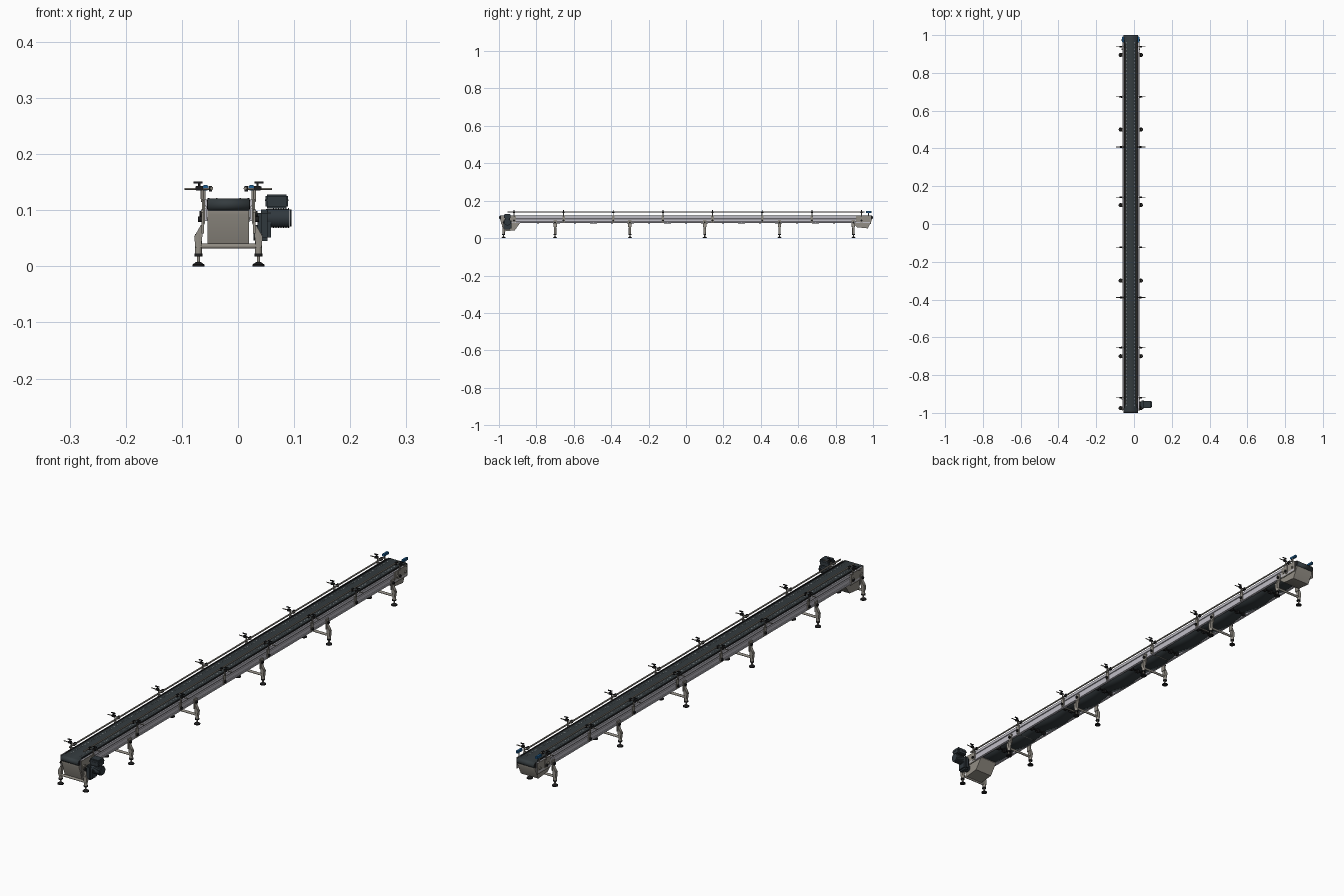
import bpy, bmesh, math
from mathutils import Vector, Matrix

if "Cube" in bpy.data.objects:
    bpy.data.objects.remove(bpy.data.objects["Cube"])

CX = -0.017          # centre line of the conveyor
SIDES = (-1, 1)
LEG_Y = [-0.975, -0.7, -0.3, 0.1, 0.5, 0.895]
BRACKET_Y = [-0.92 + 0.2655 * i for i in range(8)]


def material(name, r, g, b):
    m = bpy.data.materials.new(name)
    m.use_nodes = True
    m.diffuse_color = (r, g, b, 1)
    m.node_tree.nodes["Principled BSDF"].inputs["Base Color"].default_value = (r, g, b, 1)
    return m


SILVER = material("silver_aluminium", 0.52, 0.51, 0.56)
STEEL = material("warm_steel", 0.29, 0.27, 0.235)
BELT = material("dark_belt", 0.035, 0.045, 0.05)
MOTOR = material("motor_slate", 0.03, 0.04, 0.048)
BLACK = material("black_plastic", 0.012, 0.012, 0.013)
LIGHT = material("pale_grey", 0.4, 0.42, 0.42)
BLUE = material("sensor_blue", 0.015, 0.12, 0.3)


class Part:
    """Collects simple solids into one named object."""

    def __init__(self, name, mat):
        self.name, self.mat, self.bm = name, mat, bmesh.new()

    def box(self, centre, size, bevel=0):
        m = Matrix.Translation(centre) @ Matrix.Diagonal((*size, 1))
        verts = bmesh.ops.create_cube(self.bm, size=1, matrix=m)["verts"]
        if bevel:
            edges = list({e for v in verts for e in v.link_edges})
            bmesh.ops.bevel(self.bm, geom=edges, offset=bevel, segments=2, affect='EDGES')

    def rod(self, a, b, r, r2=None, n=14):
        a, b = Vector(a), Vector(b)
        d = b - a
        m = Matrix.Translation((a + b) / 2) @ d.to_track_quat('Z', 'Y').to_matrix().to_4x4()
        bmesh.ops.create_cone(self.bm, cap_ends=True, segments=n, radius1=r,
                              radius2=r if r2 is None else r2, depth=d.length, matrix=m)

    def extrude(self, points, offset):
        verts = [self.bm.verts.new(p) for p in points]
        face = self.bm.faces.new(verts)
        new = bmesh.ops.extrude_face_region(self.bm, geom=[face])["geom"]
        moved = [v for v in new if isinstance(v, bmesh.types.BMVert)]
        bmesh.ops.translate(self.bm, verts=moved, vec=offset)

    def done(self):
        bmesh.ops.recalc_face_normals(self.bm, faces=self.bm.faces)
        mesh = bpy.data.meshes.new(self.name)
        self.bm.to_mesh(mesh)
        self.bm.free()
        mesh.materials.append(self.mat)
        ob = bpy.data.objects.new(self.name, mesh)
        bpy.context.collection.objects.link(ob)
        bpy.ops.object.select_all(action='DESELECT')
        ob.select_set(True)
        bpy.context.view_layer.objects.active = ob
        bpy.ops.object.shade_smooth_by_angle(angle=math.radians(35))
        return ob


# Side beams: grooved profile swept along the length
profile = [(0.038, 0.119), (0.043, 0.119), (0.043, 0.108), (0.040, 0.107), (0.040, 0.104),
           (0.043, 0.103), (0.043, 0.088), (0.045, 0.087), (0.045, 0.081), (0.036, 0.081),
           (0.036, 0.083), (0.038, 0.084)]
for s, side in zip(SIDES, ("right", "left")):
    beam = Part(side + "_side_beam", SILVER)
    beam.extrude([(CX + s * x, -0.985, z) for x, z in profile], (0, 1.97, 0))
    beam.done()

# Belt: closed loop around both ends, sagging between the return rollers
loop = []
for i in range(13):
    a = math.pi * i / 12
    loop.append((0.989 + 0.011 * math.sin(a), 0.110 + 0.011 * math.cos(a)))
for i in range(1, 120):
    t = i / 120
    sag = 0.008 + 0.012 * abs(math.sin(math.pi * 10 * t))
    loop.append((0.989 - 1.978 * t, 0.099 - sag * min(1, 12 * t, 12 * (1 - t))))
loop += [(-y, 0.22 - z) for y, z in loop[:13]]
belt = Part("belt", BELT)
rows = [[belt.bm.verts.new((CX + s * 0.0375, y, z)) for s in SIDES] for y, z in loop]
for a, b in zip(rows, rows[1:] + rows[:1]):
    belt.bm.faces.new((a[0], a[1], b[1], b[0]))
thick = belt.done().modifiers.new("thickness", 'SOLIDIFY')
thick.thickness = 0.003

# Belt hinge gaps and thin edge strips
marks = Part("belt_hinge_marks", LIGHT)
for i in range(110):
    y = -0.96 + 1.92 * i / 109
    for x in (-0.021, 0.021):
        marks.box((CX + x, y, 0.1212), (0.0022, 0.007, 0.0008))
marks.done()
edges = Part("belt_edge_guides", BLACK)
for s in SIDES:
    edges.box((CX + s * 0.0355, 0, 0.1212), (0.004, 1.95, 0.002))
edges.done()

# Rollers at the ends and along the return run
rollers = Part("rollers", BLACK)
for y in (-0.989, 0.989):
    rollers.rod((CX - 0.038, y, 0.110), (CX + 0.038, y, 0.110), 0.009)
for i in range(1, 10):
    y = 0.989 - 0.1978 * i
    rollers.rod((CX - 0.036, y, 0.086), (CX + 0.036, y, 0.086), 0.003)
    for x in (-0.03, 0, 0.03):
        rollers.rod((CX + x - 0.005, y, 0.085), (CX + x + 0.005, y, 0.085), 0.008)
rollers.done()

# End drip pans with sloping floors
for s, name, floor in ((-1, "front_drip_pan", 0.036), (1, "back_drip_pan", 0.052)):
    pan = Part(name, STEEL)
    outline = [(0.992, 0.100), (0.992, 0.092), (0.972, floor), (0.915, floor + 0.006),
               (0.885, 0.084), (0.885, 0.094)]
    pan.extrude([(CX - 0.037, s * y, z) for y, z in outline], (0.074, 0, 0))
    pan.done()
plates = Part("end_side_plates", STEEL)
for s in SIDES:
    for e in SIDES:
        plates.box((CX + s * 0.0435, e * 0.95, 0.097), (0.003, 0.08, 0.044), 0.001)
        for y in (0.925, 0.975):
            plates.rod((CX + s * 0.043, e * y, 0.096), (CX + s * 0.049, e * y, 0.096), 0.005)
plates.done()

# Support legs: offset bracket, tube, cross bar and adjustable foot
legs = Part("support_legs", STEEL)
feet = Part("levelling_feet", BLACK)
for y in LEG_Y:
    for s in SIDES:
        x = CX + s * 0.0535
        legs.box((CX + s * 0.046, y, 0.078), (0.004, 0.018, 0.038))
        legs.extrude([(CX + s * 0.044, y - 0.006, 0.074), (CX + s * 0.049, y - 0.006, 0.074),
                      (CX + s * 0.061, y - 0.006, 0.053), (CX + s * 0.059, y - 0.006, 0.034),
                      (CX + s * 0.049, y - 0.006, 0.034)], (0, 0.012, 0))
        legs.rod((x, y, 0.022), (x, y, 0.058), 0.0065)
        legs.rod((x, y, 0.006), (x, y, 0.024), 0.003)
        feet.rod((x, y, 0), (x, y, 0.003), 0.011)
        feet.rod((x, y, 0.003), (x, y, 0.008), 0.011, 0.004)
        feet.rod((x, y, 0.018), (x, y, 0.023), 0.0075)
        feet.rod((CX + s * 0.048, y, 0.084), (CX + s * 0.054, y, 0.084), 0.005)
    legs.rod((CX - 0.053, y, 0.036), (CX + 0.053, y, 0.036), 0.0045)
legs.done()
feet.done()

# Frame cross ties beneath the belt
ties = Part("cross_ties", STEEL)
for y in BRACKET_Y[1:-1]:
    ties.rod((CX - 0.04, y, 0.084), (CX + 0.04, y, 0.084), 0.003)
ties.done()

# Guide rail brackets: post, clamp, cross rod and knob
brackets = Part("guide_rail_brackets", STEEL)
clamps = Part("guide_rail_clamps", BLACK)
for y in BRACKET_Y:
    for s in SIDES:
        x = CX + s * 0.052
        brackets.box((CX + s * 0.0455, y, 0.102), (0.003, 0.014, 0.036))
        brackets.rod((CX + s * 0.046, y, 0.115), (x - s * 0.005, y, 0.122), 0.0025)
        brackets.rod((x - s * 0.005, y, 0.12), (x - s * 0.005, y, 0.14), 0.0025)
        brackets.rod((CX + s * 0.032, y, 0.138), (CX + s * 0.078, y, 0.138), 0.0018)
        clamps.box((x, y, 0.139), (0.013, 0.009, 0.008), 0.001)
        clamps.rod((x, y, 0.14), (x, y, 0.149), 0.002)
        clamps.box((x + s * 0.002, y, 0.1495), (0.016, 0.004, 0.003))
        clamps.box((CX + s * 0.032, y, 0.138), (0.006, 0.012, 0.010))
        clamps.rod((CX + s * 0.047, y, 0.094), (CX + s * 0.052, y, 0.094), 0.005)
brackets.done()
clamps.done()

# Guide rails running along both sides
rails = Part("guide_rails", STEEL)
for s in SIDES:
    rails.rod((CX + s * 0.030, -0.955, 0.139), (CX + s * 0.030, 0.955, 0.139), 0.003, n=10)
rails.done()

# Drive: gearbox, cooling fins, motor and terminal box
drive = Part("drive_motor", MOTOR)
drive.box((0.047, -0.955, 0.073), (0.024, 0.042, 0.056), 0.006)
drive.rod((0.028, -0.955, 0.06), (0.05, -0.955, 0.06), 0.014, n=20)
drive.rod((0.05, -0.955, 0.086), (0.092, -0.955, 0.086), 0.0165, n=24)
for i in range(7):
    x = 0.062 + 0.0045 * i
    drive.rod((x, -0.955, 0.086), (x + 0.002, -0.955, 0.086), 0.018, n=24)
drive.rod((0.0925, -0.955, 0.086), (0.095, -0.955, 0.086), 0.015, n=24)
drive.box((0.069, -0.955, 0.116), (0.040, 0.034, 0.025), 0.003)
drive.box((0.069, -0.955, 0.118), (0.042, 0.036, 0.003))
drive.done()

# Sensors on posts at the far end
posts = Part("sensor_posts", STEEL)
sensors = Part("sensors", BLUE)
for s in SIDES:
    posts.rod((CX + s * 0.043, 0.975, 0.105), (CX + s * 0.043, 0.975, 0.137), 0.0022)
    sensors.box((CX + s * 0.041, 0.977, 0.140), (0.010, 0.030, 0.010), 0.0015)
sensors.done()
posts.done()
